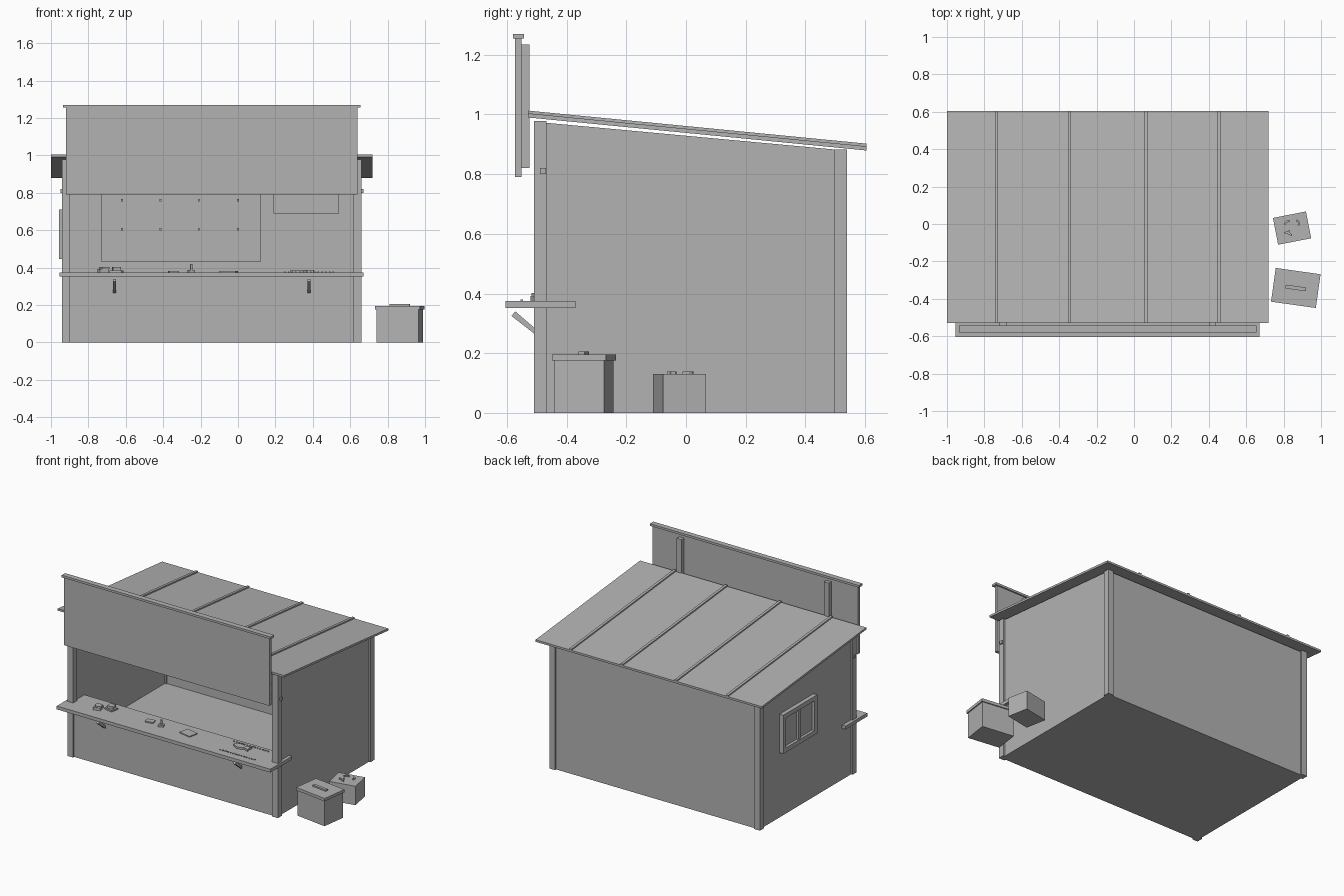
import bpy, bmesh, math
from mathutils import Vector, Matrix

cube = bpy.data.objects.get("Cube")
if cube:
    bpy.data.objects.remove(cube, do_unlink=True)

grey = bpy.data.materials.new("plain grey")
grey.use_nodes = True
GREY = (0.45, 0.45, 0.45, 1)
grey.diffuse_color = GREY
grey.node_tree.nodes["Principled BSDF"].inputs["Base Color"].default_value = GREY


def finish(name, bm):
    bmesh.ops.recalc_face_normals(bm, faces=bm.faces)
    mesh = bpy.data.meshes.new(name)
    bm.to_mesh(mesh)
    bm.free()
    mesh.materials.append(grey)
    obj = bpy.data.objects.new(name, mesh)
    bpy.context.collection.objects.link(obj)
    return obj


def box(name, x, y, z):
    """Axis-aligned box from (min, max) pairs."""
    bm = bmesh.new()
    bmesh.ops.create_cube(bm, size=1)
    for v in bm.verts:
        v.co = Vector([(r[0] + r[1]) / 2 + c * (r[1] - r[0]) for c, r in zip(v.co, (x, y, z))])
    return finish(name, bm)


def turned_box(name, centre, size, z, angle):
    """Upright box turned about z."""
    w, d = size[0] / 2, size[1] / 2
    obj = box(name, (-w, w), (-d, d), z)
    obj.data.transform(Matrix.Translation((*centre, 0)) @ Matrix.Rotation(math.radians(angle), 4, 'Z'))
    return obj


def prism(name, outline, axis, lo, hi):
    """Extrude a 2D outline along x (outline is y, z) or z (outline is x, y)."""
    bm = bmesh.new()
    place = (lambda p: (lo, *p)) if axis == 'x' else (lambda p: (*p, lo))
    face = bm.faces.new([bm.verts.new(place(p)) for p in outline])
    new = bmesh.ops.extrude_face_region(bm, geom=[face])["geom"]
    move = Vector((hi - lo, 0, 0)) if axis == 'x' else Vector((0, 0, hi - lo))
    bmesh.ops.translate(bm, vec=move, verts=[g for g in new if isinstance(g, bmesh.types.BMVert)])
    return finish(name, bm)


L, R, F, B = -0.94, 0.66, -0.51, 0.54
POST, INSET, WALL = 0.043, 0.012, 0.02


def roof_z(y):
    return 0.99 - (y + 0.53) * 0.0975


# Shell: posts, walls and raised floor
for side, x in (("right", (L, L + POST)), ("left", (R - POST, R))):
    box(f"front_{side}_post", x, (F, F + POST), (0, 0.978))
    box(f"back_{side}_post", x, (B - POST, B), (0, 0.882))
for side, x in (("right", L + INSET), ("left", R - INSET - WALL)):
    y0, y1 = F + INSET, B - INSET
    prism(f"{side}_wall", [(y0, 0), (y1, 0), (y1, roof_z(y1) - 0.007), (y0, roof_z(y0) - 0.012)],
          'x', x, x + WALL)
box("back_wall", (L + INSET, R - INSET), (B - INSET - WALL, B - INSET), (0, 0.878))
box("front_wall", (L + INSET, R - INSET), (F + INSET, F + INSET + WALL), (0, 0.355))
box("floor", (L + INSET, R - INSET), (F + INSET, B - INSET), (0, 0.12))
box("header_beam", (L + POST, R - POST), (F + 0.01, F + 0.035), (0.90, 0.975))
box("awning_rail", (L - 0.01, R + 0.01), (-0.49, -0.47), (0.80, 0.82))

# Sloping roof with raised seams
RY0, RY1 = -0.53, 0.605
prism("roof", [(RY0, roof_z(RY0)), (RY1, roof_z(RY1)), (RY1, roof_z(RY1) + 0.014),
               (RY0, roof_z(RY0) + 0.014)], 'x', -1, 0.72)
for i, x in enumerate((-0.735, -0.345, 0.065, 0.455)):
    prism(f"roof_seam_{i + 1}", [(RY0, roof_z(RY0) + 0.012), (RY1, roof_z(RY1) + 0.012),
                                 (RY1, roof_z(RY1) + 0.023), (RY0, roof_z(RY0) + 0.023)],
          'x', x - 0.009, x + 0.009)

# Blank sign board on two uprights
box("sign_board", (-0.92, 0.64), (-0.573, -0.552), (0.79, 1.255))
box("sign_cap", (-0.935, 0.655), (-0.58, -0.543), (1.255, 1.27))
for x in (-0.70, 0.42):
    box("sign_upright", (x - 0.018, x + 0.018), (-0.552, -0.525), (0.82, 1.235))

# Serving counter and its braces
TOP = 0.375
box("counter", (-0.955, 0.67), (-0.605, -0.37), (0.352, TOP))
for x in (-0.66, 0.38):
    prism("counter_brace", [(-0.585, 0.325), (-0.572, 0.34), (-0.508, 0.285), (-0.508, 0.265)],
          'x', x - 0.008, x + 0.008)

# Side window: frame, mullion and two recessed panes
WX, WY, WZ = (-0.957, -0.925), (-0.06, 0.31), (0.445, 0.71)
BAR = 0.03
for y in (WY[0], WY[1] - BAR):
    box("window_jamb", WX, (y, y + BAR), WZ)
for z in (WZ[0], WZ[1] - BAR):
    box("window_rail", WX, (WY[0] + BAR, WY[1] - BAR), (z, z + BAR))
mid = sum(WY) / 2
box("window_mullion", (-0.95, -0.925), (mid - 0.012, mid + 0.012), (WZ[0] + BAR, WZ[1] - BAR))
box("window_panes", (-0.938, -0.925), (WY[0] + BAR, WY[1] - BAR), (WZ[0] + BAR, WZ[1] - BAR))

# Boards and pegs on the inside of the back wall
INNER = B - INSET - WALL
box("peg_board", (-0.73, 0.12), (INNER - 0.012, INNER), (0.43, 0.84))
box("notice_board", (0.19, 0.54), (INNER - 0.01, INNER), (0.69, 0.85))
for x in (-0.62, -0.415, -0.21, 0.0):
    for z in (0.605, 0.76):
        box("peg", (x - 0.005, x + 0.005), (INNER - 0.045, INNER - 0.01), (z - 0.006, z + 0.006))

# Small goods on the counter
turned_box("goods_box_front", (-0.72, -0.49), (0.05, 0.05), (TOP, 0.392), 15)
turned_box("goods_box_front_lid", (-0.715, -0.49), (0.042, 0.04), (0.392, 0.402), 25)
turned_box("goods_box_rear", (-0.65, -0.45), (0.065, 0.055), (TOP, 0.385), -10)
turned_box("goods_box_rear_lid", (-0.65, -0.445), (0.042, 0.04), (0.385, 0.402), 8)
turned_box("tin", (-0.345, -0.46), (0.055, 0.04), (TOP, 0.383), 10)
turned_box("stamp_base", (-0.25, -0.475), (0.034, 0.026), (TOP, 0.388), 20)
turned_box("stamp_handle", (-0.25, -0.475), (0.011, 0.011), (0.388, 0.42), 20)
turned_box("paper_pad", (-0.05, -0.465), (0.09, 0.07), (TOP, 0.381), -12)

# Flat fish lying on a dotted mat edge
half = [(t / 8, 0.026 * math.sin(math.pi * t / 8)) for t in range(1, 8)]
body = [(0, 0)] + half + [(1.25, 0.025), (1.18, 0), (1.25, -0.025)] + [(x, -y) for x, y in half[::-1]]
prism("fish", [(0.28 + x * 0.1, -0.45 + y) for x, y in body], 'z', TOP, 0.388)
for i in range(14):
    x = 0.25 + i * 0.02
    for y in (-0.55, -0.40):
        box("mat_dot", (x - 0.004, x + 0.004), (y - 0.004, y + 0.004), (TOP, TOP + 0.005))

# Thin bead strings standing behind the counter
for x, height in ((0.275, 0.46), (0.31, 0.47), (0.535, 0.465)):
    for i in range(6):
        z = 0.385 + (height - 0.385) * i / 5
        c = x + 0.002 * i
        box("string_bead", (c - 0.004, c + 0.004), (INNER - 0.008, INNER), (z - 0.006, z + 0.006))

# Lidded cool box beside the stall
COOL = (0.865, -0.342)
turned_box("cool_box", COOL, (0.228, 0.168), (0, 0.175), -8)
turned_box("cool_box_lid", COOL, (0.242, 0.182), (0.175, 0.195), -8)
turned_box("cool_box_handle", COOL, (0.11, 0.02), (0.195, 0.205), -8)

# Crate with small curled scraps on top
CRATE = Vector((0.845, -0.022))
turned_box("crate", CRATE, (0.18, 0.146), (0, 0.13), 11)
for dx, dy, turn in ((-0.02, 0.02, 60), (0.02, 0.025, -40), (-0.03, -0.04, 10), (0.0, -0.02, 150)):
    arc = [math.radians(turn + a) for a in range(0, 121, 30)]
    ring = [(r * math.cos(a), r * math.sin(a)) for r, seq in ((0.022, arc), (0.012, arc[::-1])) for a in seq]
    prism("curled_scrap", [(CRATE.x + dx + p, CRATE.y + dy + q) for p, q in ring], 'z', 0.13, 0.139)
